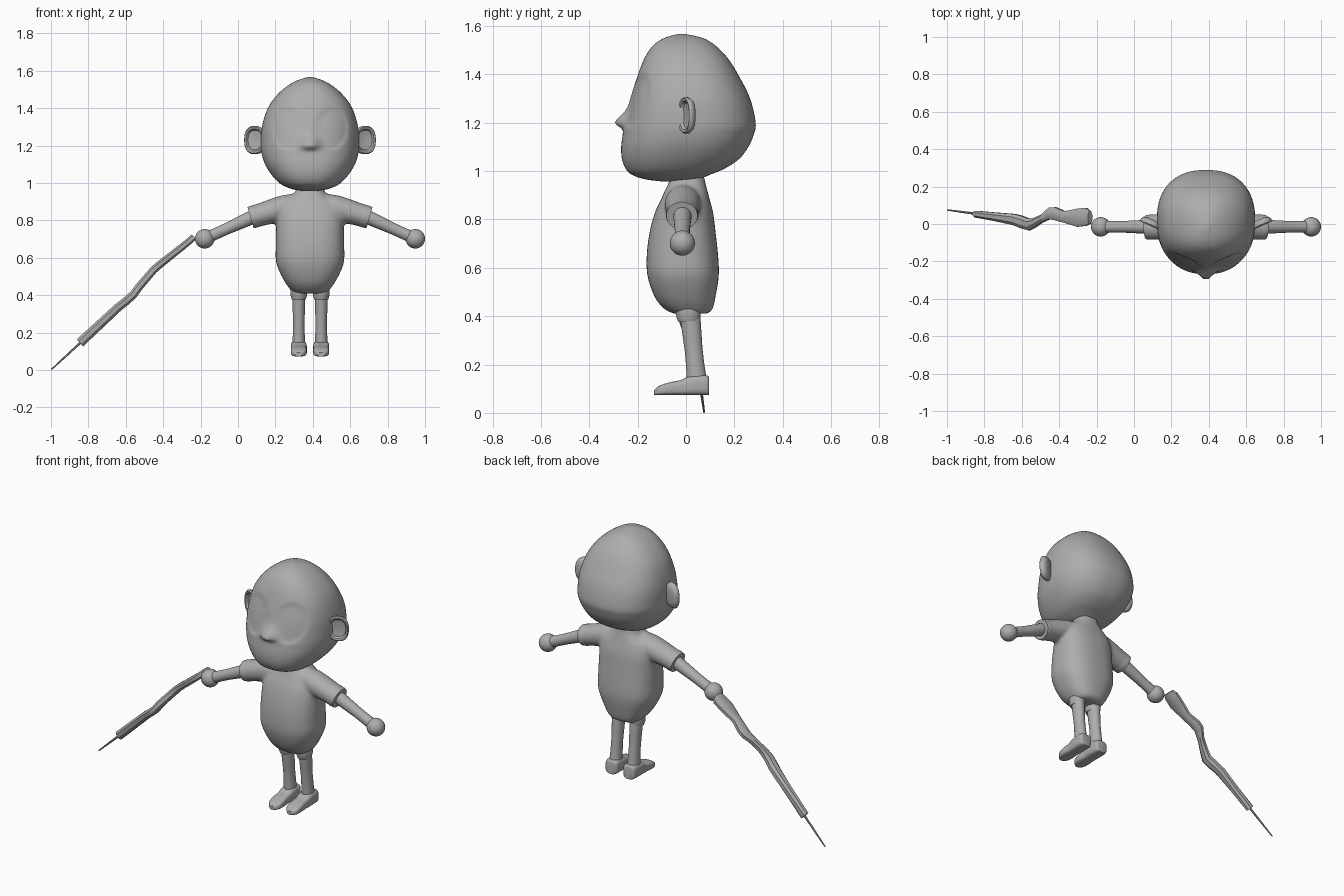
import bpy, bmesh, math
from mathutils import Vector

cube = bpy.data.objects.get("Cube")
if cube:
    bpy.data.objects.remove(cube)

CX = 0.385          # body centre line
X, Y, Z = Vector((1, 0, 0)), Vector((0, 1, 0)), Vector((0, 0, 1))

clay = bpy.data.materials.new("grey_clay")
clay.use_nodes = True
grey = (0.42, 0.42, 0.42, 1)
clay.diffuse_color = grey
clay.node_tree.nodes["Principled BSDF"].inputs["Base Color"].default_value = grey


def refine(rows, k):
    """Catmull-Rom interpolation of rows of numbers."""
    out = []
    for i in range(len(rows) - 1):
        p = [rows[max(0, min(len(rows) - 1, i + j))] for j in (-1, 0, 1, 2)]
        for s in range(k):
            t = s / k
            out.append([b + t / 2 * (c - a + t * (2*a - 5*b + 4*c - d + t * (3*(b - c) + d - a)))
                        for a, b, c, d in zip(*p)])
    return out + [list(rows[-1])]


def oval(centre, u, v, a, b, n=32, power=2.0):
    """Superellipse ring with half-sizes a along u and b along v."""
    pts = []
    for i in range(n):
        w = math.tau * (i + 0.5) / n
        c, s = math.cos(w), math.sin(w)
        pts.append(centre + u * a * math.copysign(abs(c) ** (2 / power), c)
                   + v * b * math.copysign(abs(s) ** (2 / power), s))
    return pts


def finish(name, bm, angle=40):
    bmesh.ops.recalc_face_normals(bm, faces=bm.faces[:])
    mesh = bpy.data.meshes.new(name)
    bm.to_mesh(mesh)
    bm.free()
    mesh.materials.append(clay)
    obj = bpy.data.objects.new(name, mesh)
    bpy.context.collection.objects.link(obj)
    bpy.ops.object.select_all(action="DESELECT")
    obj.select_set(True)
    bpy.context.view_layer.objects.active = obj
    bpy.ops.object.shade_smooth_by_angle(angle=math.radians(angle))
    return obj


def loft(bm, rings):
    """Skin a closed surface over rings of points."""
    loops = [[bm.verts.new(p) for p in ring] for ring in rings]
    for a, b in zip(loops, loops[1:]):
        for i in range(len(a)):
            j = (i + 1) % len(a)
            bm.faces.new((a[i], a[j], b[j], b[i]))
    bm.faces.new(loops[0])
    bm.faces.new(loops[-1])
    return bm


def stacked(rows, k, n, power):
    """Level rings from rows of (z, half width, front y, back y)."""
    return [oval(Vector((CX, (f + b) / 2, z)), X, Y, w, (b - f) / 2, n, power)
            for z, w, f, b in refine(rows, k)]


def limb(start, end, radii, n=24, stretch=1.0):
    """Round rings from start to end; stretch widens them along y."""
    start, end = Vector(start), Vector(end)
    d = (end - start).normalized()
    u = Y - d * Y.dot(d)
    u.normalize()
    v = d.cross(u)
    last = len(radii) - 1
    return [oval(start.lerp(end, i / last), u, v, r * stretch, r, n)
            for i, r in enumerate(radii)]


# Head with a small pointed nose and shallow eye sockets
head_rows = [(.957, .03, -.10, -.02), (.966, .09, -.17, .05), (.985, .14, -.225, .10),
             (1.01, .175, -.25, .16), (1.05, .21, -.265, .22), (1.1, .24, -.268, .258),
             (1.15, .257, -.262, .28), (1.2, .263, -.253, .288), (1.3, .257, -.23, .265),
             (1.4, .226, -.198, .215), (1.47, .177, -.17, .17), (1.52, .12, -.135, .12),
             (1.55, .065, -.09, .07), (1.566, .015, -.035, 0)]
bm = loft(bmesh.new(), stacked(head_rows, 6, 96, 2.35))
for vert in bm.verts:
    x, y, z = vert.co.x - CX, vert.co.y, vert.co.z
    if y < -.05:
        drop = (z - 1.2) / (.04 if z > 1.2 else .02)
        nose = .046 * math.exp(-(x / .042) ** 2 - drop ** 2)
        d = math.hypot((abs(x) - .115) / .085, (z - 1.29) / .11)
        t = max(0, min(1, (1.06 - d) / .16))
        vert.co.y += .008 * t * t * (3 - 2 * t) - nose
finish("head", bm, 60)

# Shirt: trunk and sleeves blended into one skin
trunk_rows = [(.41, .085, -.05, .09), (.43, .105, -.09, .11), (.48, .14, -.13, .122),
              (.57, .18, -.16, .136), (.66, .183, -.162, .132), (.75, .181, -.15, .122),
              (.83, .176, -.128, .112), (.89, .15, -.10, .096), (.925, .105, -.085, .087),
              (.955, .078, -.07, .079), (.985, .072, -.066, .076)]
bm = loft(bmesh.new(), stacked(trunk_rows, 4, 48, 2.5))
for side in (-1, 1):
    loft(bm, limb((CX + side * .08, -.012, .885), (CX + side * .312, -.017, .817),
                  (.06, .068, .066, .062, .06), stretch=1.1))
shirt = finish("shirt", bm, 60)
remesh = shirt.modifiers.new("blend", "REMESH")
remesh.mode = "VOXEL"
remesh.voxel_size = .01
remesh.use_smooth_shade = True
relax = shirt.modifiers.new("relax", "SMOOTH")
relax.factor = .5
relax.iterations = 8

for side, word in ((1, "left"), (-1, "right")):
    # Sleeve hem, arm and round hand
    finish(word + "_sleeve_hem", loft(bmesh.new(), limb(
        (CX + side * .27, -.017, .829), (CX + side * .318, -.017, .815),
        (.058, .061, .061, .059), stretch=1.1)))
    wrist = Vector((CX + side * .563, -.015, .702))
    finish(word + "_arm", loft(bmesh.new(), limb(
        (CX + side * .27, -.015, .835), wrist, (.038, .037, .034, .031, .031, .034))))
    bm = bmesh.new()
    bmesh.ops.create_uvsphere(bm, u_segments=28, v_segments=16, radius=.052)
    bmesh.ops.translate(bm, verts=bm.verts, vec=wrist)
    finish(word + "_hand", bm, 60)

    # Ear: shallow cup facing forward and outward
    turn = math.radians(24) * side
    out = Vector((math.cos(turn), math.sin(turn), 0))
    face = Vector((math.sin(turn) * side, -math.cos(turn) * side, 0)) * side
    if face.y > 0:
        face = -face
    middle = Vector((CX + side * .293, .006, 1.23))
    cup = ((.55, -.02), (.85, -.014), (1, .0), (1, .01), (.92, .017),
           (.78, .014), (.68, .002), (.3, -.002))
    finish(word + "_ear", loft(bmesh.new(), [
        oval(middle + face * h, out, Z, .06 * r, .076 * r, 32, 2.4) for r, h in cup]))

    # Leg with cuff and shoe
    lx = CX + side * .06
    finish(word + "_leg", loft(bmesh.new(), limb(
        (lx, .012, .45), (lx, .045, .13), (.036, .035, .033, .031, .032, .035), stretch=1.2)))
    finish(word + "_trouser_cuff", loft(bmesh.new(), limb(
        (lx, .008, .44), (lx, .012, .378), (.044, .045, .044, .038), stretch=1.15)))
    shoe_rows = [(.096, .03, .145), (.086, .04, .155), (.04, .043, .157), (0, .042, .146),
                 (-.025, .04, .135), (-.07, .043, .126), (-.11, .038, .112), (-.132, .018, .095)]
    low = .073
    finish(word + "_shoe", loft(bmesh.new(), [
        oval(Vector((lx, y, (low + top) / 2)), X, Z, w, (top - low) / 2, 28, 3.5)
        for y, w, top in refine(shoe_rows, 3)]))

# Rifle: flat stock, hammer, trigger swell and barrel as rows of (x, high y, low y, bow)
rifle_rows = [(-.235, .07, .0, .0), (-.255, .09, -.012, .0), (-.30, .085, -.018, .005),
              (-.37, .07, .005, .015), (-.42, .092, .018, .022), (-.45, .09, .024, .024),
              (-.49, .052, .008, .015), (-.53, .035, -.02, .005), (-.56, .03, -.036, -.008),
              (-.60, .046, -.025, -.006), (-.64, .056, -.008, .0), (-.74, .063, .014, .0),
              (-.845, .072, .034, .0)]
across = Vector((-.68, 0, .733))
finish("rifle", loft(bmesh.new(), [
    oval(Vector((x, (hi + lo) / 2, .15 + (x + .84) * .93 + bow)), Y, across,
         (hi - lo) / 2, .019 + .008 * (-x - .235) / .6, 8, 2.4)
    for x, hi, lo, bow in rifle_rows]), 35)
finish("bayonet", loft(bmesh.new(), limb(
    (-.83, .053, .158), (-.998, .075, .003), (.007, .006, .004), n=8)))
